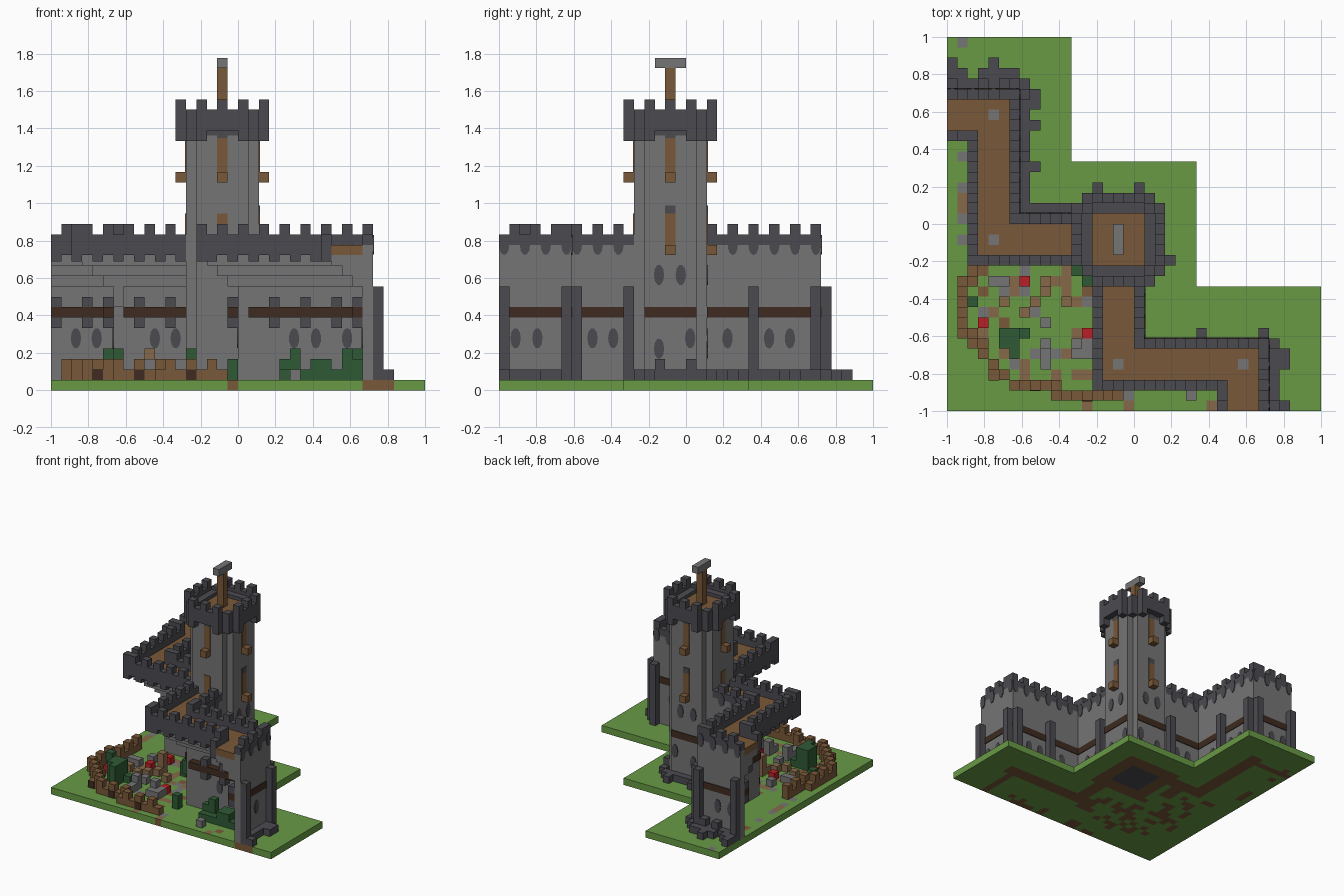
import bpy, bmesh, random
from mathutils import Matrix, Vector

random.seed(4)
if bpy.data.objects.get("Cube"):
    bpy.data.objects.remove(bpy.data.objects["Cube"])

N = 36            # cells along the longest side
UNIT = 2 / N
HALF = N // 2


def linear(c):
    return c / 12.92 if c < 0.04045 else ((c + 0.055) / 1.055) ** 2.4


def material(name, hexcode):
    rgb = [linear(int(hexcode[i:i + 2], 16) / 255) for i in (0, 2, 4)]
    mat = bpy.data.materials.new(name)
    mat.use_nodes = True
    mat.diffuse_color = (*rgb, 1)
    mat.node_tree.nodes["Principled BSDF"].inputs["Base Color"].default_value = (*rgb, 1)
    return mat


grass = material("grass green", "689a45")
stone = material("stone grey", "757575")
slate = material("dark slate", "4b4a50")
timber = material("timber brown", "795838")
beam = material("dark beam brown", "3e2b20")
leaf = material("leaf green", "2f5a35")
cloth = material("bright red", "b92026")
path = material("pale path brown", "86694a")


def finish(bm, name, *mats):
    bmesh.ops.recalc_face_normals(bm, faces=bm.faces)
    mesh = bpy.data.meshes.new(name)
    bm.to_mesh(mesh)
    bm.free()
    for mat in mats:
        mesh.materials.append(mat)
    obj = bpy.data.objects.new(name, mesh)
    bpy.context.collection.objects.link(obj)
    return obj


def part(name, mat, boxes=(), ovals=(), both=False):
    """Boxes (low corner, high corner) and oval plates in cell units;
    both=True repeats them across the diagonal of the plan."""
    bm = bmesh.new()
    swap = Matrix(((0, 1, 0, 0), (1, 0, 0, 0), (0, 0, 1, 0), (0, 0, 0, 1)))
    to_world = Matrix.Scale(UNIT, 4) @ Matrix.Translation((-HALF, -HALF, 0))
    for flip in ((False, True) if both else (False,)):
        world = to_world @ swap if flip else to_world
        for box in boxes:
            lo, hi = Vector(box[:3]), Vector(box[3:])
            shape = Matrix.Translation((lo + hi) / 2) @ Matrix.Diagonal((*(hi - lo), 1))
            bmesh.ops.create_cube(bm, size=1, matrix=world @ shape)
        for centre, axis in ovals:
            turn = Matrix.Rotation(1.5708, 4, 'Y' if axis == 'X' else 'X')
            stretch = Matrix.Diagonal((1, 1, 2, 1))
            shape = Matrix.Translation(centre) @ stretch @ turn
            bmesh.ops.create_cone(bm, cap_ends=True, segments=10, radius1=0.5, radius2=0.5,
                                  depth=0.2, matrix=world @ shape)
    return finish(bm, name, mat)


def slab(rects, low, high):
    return [(a, b, low, c, d, high) for a, b, c, d in rects]


def cells(spots, low, high):
    return slab([(x, y, x + 1, y + 1) for x, y in spots], low, high)


def line(rects):
    """All unit cells covered by the rectangles, without repeats."""
    return sorted({(x, y) for a, b, c, d in rects for x in range(a, c) for y in range(b, d)})


def every_other(strips, shift=0):
    """Alternate cells along one-cell-wide strips."""
    return sorted({(x, y) for r in strips for x, y in line([r])
                   if ((x if r[2] - r[0] > 1 else y + 1) + shift) % 2 == 0})


# Plan of one wing; the other is its reflection across the diagonal
deck = [(15, 3, 18, 13), (15, 3, 30, 6), (27, 0, 30, 6)]
outer = [(18, 6, 19, 13), (18, 6, 31, 7), (30, 0, 31, 7)]
inner = [(14, 2, 15, 13), (14, 2, 27, 3), (26, 0, 27, 3)]

# Ground slab: stepped plan, with coloured cells on its top and underside
footprint = set(line(outer + [(18, 7, 20, 13), (19, 6, 32, 8)]))
footprint |= {(y, x) for x, y in footprint} | set(line([(12, 12, 21, 21)]))
bm = bmesh.new()
bmesh.ops.create_grid(bm, x_segments=N, y_segments=N, size=1)
third = N // 3


def cell_of(face):
    c = face.calc_center_median()
    return int((c.x + 1) / UNIT), int((c.y + 1) / UNIT)


outside = [f for f in bm.faces if cell_of(f)[0] // third + cell_of(f)[1] // third > 2]
bmesh.ops.delete(bm, geom=outside, context='FACES')
ext = bmesh.ops.extrude_face_region(bm, geom=list(bm.faces), use_keep_orig=True)
bmesh.ops.translate(bm, vec=(0, 0, UNIT),
                    verts=[v for v in ext["geom"] if isinstance(v, bmesh.types.BMVert)])
bmesh.ops.recalc_face_normals(bm, faces=bm.faces)
for f in bm.faces:
    x, y = cell_of(f)
    yard = (2 < x < 18 and 2 < y < 18 and x + y > 9) or (10 < x < 27 and y < 2) or (x == 1 and y > 15)
    if f.normal.z > 0.5 and yard and random.random() < 0.33:
        f.material_index = random.choice((1, 1, 2, 3))
    elif f.normal.z < -0.5:
        if 14 <= x < 19 and 14 <= y < 19:
            f.material_index = 4
        elif (x, y) in footprint or (yard and random.random() < 0.33):
            f.material_index = 3
    elif abs(f.normal.y) > 0.5 and y == 0 and (x == 17 or 30 <= x < 33):
        f.material_index = 3
finish(bm, "ground", grass, path, stone, timber, slate)

# Thin outer walls, with corbels stepping inward to carry the walkway
part("wing_walls", stone, slab(outer, 1, 14), both=True)
steps = []
for s in range(3):
    steps += slab([(17 - s, 5 - s, 18, 13), (17 - s, 5 - s, 30, 6), (29 - s, 0, 30, 6)],
                  10 + s, 11 + s)
part("stepped_corbels", stone, steps, both=True)
part("walkway", timber, slab(deck, 13, 14), both=True)
part("walkway_stones", stone, cells([(16, 4), (28, 4)], 14, 14.1), both=True)

# Parapets with merlons above and teeth below
part("parapets", slate, slab(inner, 13, 15) + slab(outer, 14, 15), both=True)
part("merlons", slate, cells(every_other(inner + outer), 15, 16), both=True)
part("parapet_teeth", slate, cells(every_other(inner, 1), 12.4, 13), both=True)
scallops = [((31, k + 0.5, 14), 'X') for k in range(0, 7, 2)]
scallops += [((19, k + 0.5, 14), 'X') for k in range(7, 13, 2)]
scallops += [((k + 0.5, 7, 14), 'Y') for k in range(20, 31, 2)]
part("parapet_scallops", slate, ovals=scallops, both=True)

# Dark beams around the walls
part("outer_beams", beam, slab([(31, 1, 31.1, 7), (19, 7, 19.1, 13), (19, 7, 31, 7.1)], 7, 8),
     both=True)
part("tower_beams", beam, slab([(20, 14, 20.1, 19)], 7, 8), both=True)
part("inner_beams", beam, slab([(17, 7, 18, 13), (19, 5, 30, 6), (29, 0, 30, 5)], 7, 8), both=True)
brackets = [(17, 8), (17, 11), (21, 5), (24, 5), (27, 5), (29, 0), (29, 3)]
part("beam_brackets", slate, cells(brackets, 6, 7) + cells(brackets, 8, 9), both=True)

# Buttresses and rubble along the outer foot
posts = [(31, 0), (31, 6), (30, 7), (19, 12), (24, 7)]
part("buttresses", slate, cells(posts, 1, 10), both=True)
foot = line([(31, 0, 32, 7), (7, 19, 8, 32), (0, 31, 8, 32), (8, 19, 14, 20),
             (20, 13, 21, 20), (13, 20, 20, 21)])
spill = [(32, 0), (32, 4), (32, 5), (8, 23), (8, 27), (8, 29), (8, 30), (0, 33), (4, 33),
         (21, 14), (14, 21), (18, 21)] + [(x, 32) for x in range(7) if x != 2]
part("foot_rubble", slate, cells(foot + spill, 1, 2) +
     cells(random.sample(foot, len(foot) // 8), 2, 3))

# Oval windows
lit = [((31, y, 5), 'X') for y in (1.6, 3.7)] + [((19, y, 5), 'X') for y in (9, 11)]
lit += [((x, 7, 5), 'Y') for x in (22, 26, 28)]
lit += [((x, 6, 5), 'Y') for x in (23.4, 25.5, 28.5)]
lit += [((18, y, 5), 'X') for y in (10, 12)] + [((30, y, 5), 'X') for y in (2.4, 4.4)]
part("wall_windows", slate, ovals=lit, both=True)
part("tower_windows", slate, both=True,
     ovals=[((20, y, z), 'X') for y, z in ((15.4, 4), (18.4, 5), (15.4, 11.1), (17.5, 11.1))])


def octagon(low, high):
    """Square plan with one-cell corners removed, as two crossing rectangles."""
    return [(low, low + 1, high, high - 1), (low + 1, low, high - 1, high)]


# Tower
part("tower", stone, slab(octagon(13, 20), 1, 25))
part("tower_floor", timber, slab([(14, 14, 19, 19)], 25, 26))
ring = set(line([(13, 13, 20, 20)])) - set(line([(14, 14, 19, 19)]))
part("tower_parapet_inner", slate, cells(ring, 24.5, 26.5))
sides = [(12, 14, 13, 19), (20, 14, 21, 19)]
corbels = [(x, y) for x in (12, 20) for y in (14, 18)]
part("tower_parapet", slate, slab(sides, 25, 27) + cells(corbels, 24, 25), both=True)
part("tower_corner_parapet", slate, cells([(x, y) for x in (13, 19) for y in (13, 19)], 24, 27))
part("tower_merlons", slate,
     cells([(x, y) for x in (12, 20) for y in (14, 16, 18)], 27, 28), both=True)

# Timber niches and lantern blocks on the tower faces
niches = [(12.9, 16, 13, 17), (20, 16, 20.1, 17)]
brace = [(12, 16), (20, 16)]
part("tower_niches", timber, slab(niches, 21, 24.3) + slab(niches, 14, 17), both=True)
part("niche_arches", slate, slab(niches[1:], 17, 17.8) + slab(niches, 24.3, 25), both=True)
part("lantern_blocks", timber, cells(brace, 20, 21) + cells(brace[1:], 13, 14), both=True)

# Mast with crossbar
part("mast", timber, cells([(16, 16)], 26, 31))
part("mast_crossbar", stone, slab([(16, 15, 17, 18)], 31, 32))

# Curved timber fence around the yard
fence = line([(2, 12, 3, 17), (1, 7, 2, 13), (2, 6, 3, 8), (3, 5, 4, 7), (4, 3, 5, 5),
              (5, 3, 6, 4), (6, 2, 11, 3), (10, 1, 17, 2)])
part("yard_fence", timber, cells(fence, 1, 2))
part("fence_tops", timber, cells([(x, y) for x, y in fence if (x + y) % 2 == 0], 2, 3))
part("fence_pegs", beam, [(x, y - 0.08, 1, x + 1, y, 2) for x, y in ((4, 3), (8, 2), (13, 1))])

# Yard clutter: stone blocks, crates, bushes and red bundles
part("yard_stones", stone, slab([(12, 5, 14, 7), (9, 4, 10, 6), (4, 12, 6, 13), (9, 8, 10, 9),
                                 (23, 1, 24, 2), (6, 14, 7, 15)], 1, 2) +
     cells([(9, 6), (12, 6)], 1, 3) + cells([(6, 17)], 8, 10))
part("yard_crates", path, cells([(8, 10), (9, 11), (7, 9), (11, 10), (5, 10)], 1, 2) +
     cells([(9, 12)], 1, 4))
part("red_bundles", cloth, cells([(7, 12), (3, 8), (13, 7), (8, 15)], 1, 2))
part("bushes", leaf, slab([(5, 6, 7, 8), (6, 5, 7, 7)], 1, 4) +
     slab([(5, 7, 8, 8), (22, 3, 30, 5)], 1, 2) + cells([(2, 10), (12, 13), (17, 4)], 1, 3) +
     slab([(22, 4, 24, 5), (25, 3, 27, 5), (28, 3, 30, 4)], 2, 3) +
     cells([(23, 4), (28, 3), (29, 4), (13, 12)], 2, 4))
